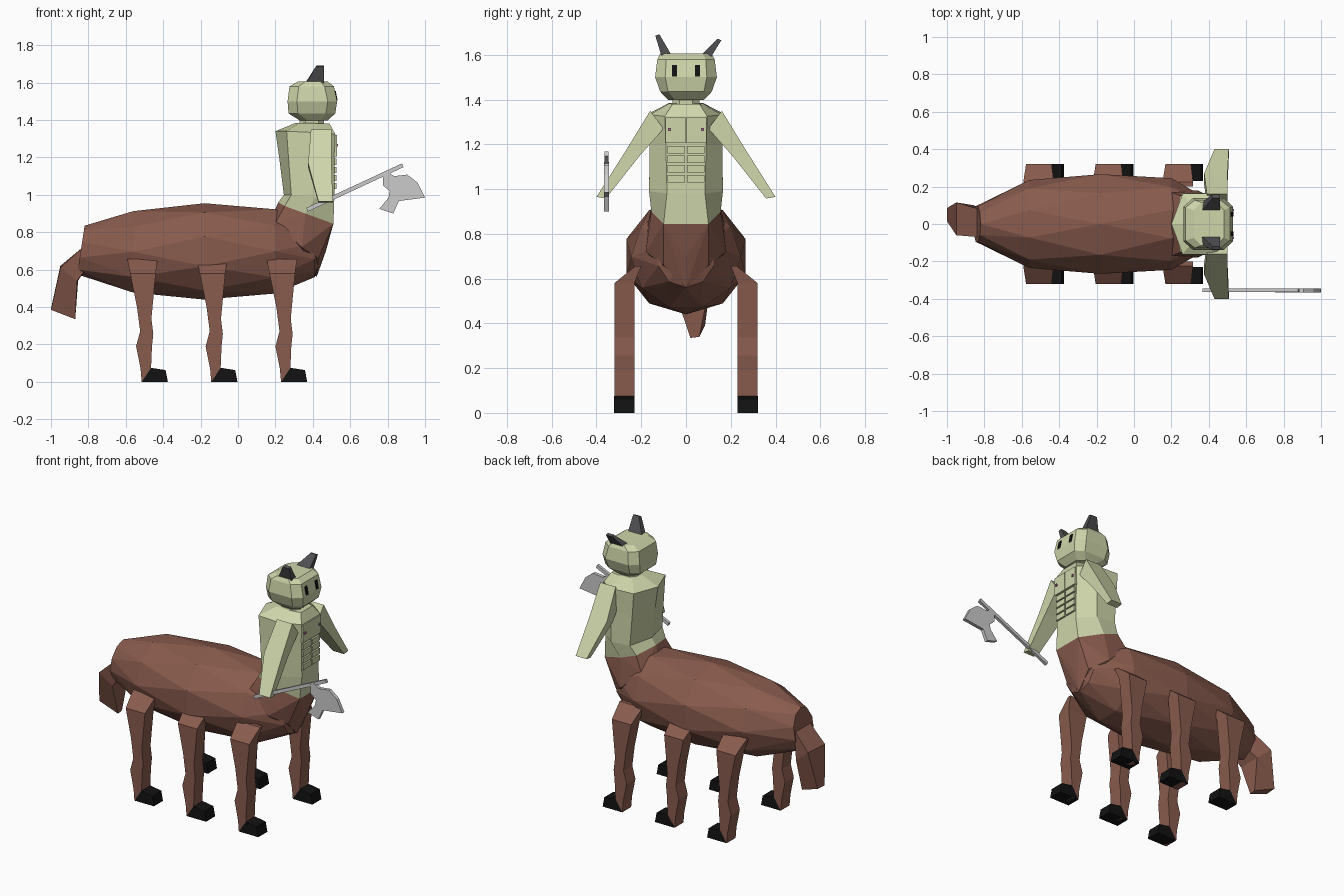
import bpy, bmesh, math
from mathutils import Vector


def material(name, rgb):
    m = bpy.data.materials.new(name)
    m.diffuse_color = (*rgb, 1)
    return m


HIDE = material("brown_hide", (0.25, 0.105, 0.075))
SKIN = material("pale_skin", (0.62, 0.67, 0.40))
BLACK = material("black", (0.006, 0.006, 0.006))
HORN = material("dark_horn", (0.08, 0.08, 0.085))
PINK = material("pink", (0.45, 0.18, 0.30))


def finish(name, bm, mat=None):
    bmesh.ops.recalc_face_normals(bm, faces=bm.faces[:])
    me = bpy.data.meshes.new(name)
    bm.to_mesh(me)
    bm.free()
    ob = bpy.data.objects.new(name, me)
    bpy.context.collection.objects.link(ob)
    if mat:
        me.materials.append(mat)
    return ob


def loft(name, rings, mat=None):
    bm = bmesh.new()
    vs = [[bm.verts.new(p) for p in r] for r in rings]
    n = len(vs[0])
    for a, b in zip(vs, vs[1:]):
        for i in range(n):
            j = (i + 1) % n
            bm.faces.new((a[i], a[j], b[j], b[i]))
    bm.faces.new(vs[0])
    bm.faces.new(vs[-1])
    return finish(name, bm, mat)


def hull(name, points, mat=None):
    bm = bmesh.new()
    for p in points:
        bm.verts.new(p)
    r = bmesh.ops.convex_hull(bm, input=bm.verts[:])
    bmesh.ops.delete(bm, geom=[v for v in bm.verts if not v.link_faces], context='VERTS')
    return finish(name, bm, mat)


def prism(name, profile, y0, y1, mat=None):
    return loft(name, [[(x, y, z) for x, z in profile] for y in (y0, y1)], mat)


def box(name, lo, hi, mat):
    profile = [(lo[0], lo[2]), (hi[0], lo[2]), (hi[0], hi[2]), (lo[0], hi[2])]
    return prism(name, profile, lo[1], hi[1], mat)


def mirrored(half):
    """Close a half section (y >= 0) into a full ring."""
    return half + [(x, -y, z) for x, y, z in reversed(half) if y > 0]


# Barrel body: faceted, staggered ten-sided rings
pts = [(0.47, 0, 0.70)]
for k, (x, y, z0, z1) in enumerate([(-0.84, 0.10, 0.575, 0.835), (-0.56, 0.235, 0.475, 0.915),
                                   (-0.18, 0.28, 0.44, 0.955), (0.20, 0.245, 0.47, 0.925),
                                   (0.41, 0.13, 0.56, 0.84)]):
    for i in range(10):
        a = math.tau * (i + (0.5 if k % 2 else 0)) / 10
        stretch = 1.04 if k % 2 else 1
        pts.append((x + (0.02 * math.cos(a) if k == 0 else 0), y * math.sin(a),
                    (z0 + z1) / 2 + stretch * (z1 - z0) / 2 * math.cos(a)))
hull("body", pts, HIDE)

# Waist wedge joining body and torso
waist = mirrored([(0.215, 0, 0.96), (0.25, 0.15, 0.94), (0.36, 0.155, 0.90), (0.51, 0.10, 0.845)])
low = mirrored([(0.18, 0, 0.88), (0.20, 0.17, 0.85), (0.34, 0.18, 0.72), (0.43, 0.10, 0.66), (0.47, 0, 0.70)])
hull("waist", waist + low + [(0.42, 0, 0.56)], HIDE)

# Torso and neck
torso = [waist]
for xb, xc, xs, xf, ys, yf, zb, zf in [
        (0.245, 0.285, 0.42, 0.515, 0.165, 0.085, 1.00, 0.98),
        (0.22, 0.27, 0.42, 0.515, 0.162, 0.09, 1.20, 1.20),
        (0.20, 0.26, 0.42, 0.52, 0.162, 0.095, 1.34, 1.325),
        (0.31, 0.33, 0.42, 0.49, 0.075, 0.06, 1.385, 1.38)]:
    zm = (zb + zf) / 2
    torso.append(mirrored([(xb, 0, zb), (xc, ys, zb), (xs, ys, zm), (xf, yf, zf)]))
loft("torso", torso, SKIN)


def octagon(x0, x1, y, cx, cy, z):
    return mirrored([(x0, y - cy, z), (x0 + cx, y, z), (x1 - cx, y, z), (x1, y - cy, z)])


loft("neck", [octagon(0.33, 0.46, 0.06, 0.03, 0.03, z) for z in (1.37, 1.42)], SKIN)

# Head, eyes and horns
loft("head", [octagon(0.33, 0.48, 0.08, 0.04, 0.03, 1.398), octagon(0.27, 0.52, 0.115, 0.05, 0.035, 1.435),
              octagon(0.265, 0.53, 0.138, 0.05, 0.045, 1.50), octagon(0.275, 0.513, 0.128, 0.05, 0.04, 1.58),
              octagon(0.32, 0.48, 0.115, 0.04, 0.04, 1.605)], SKIN)
for s, side in ((1, "left"), (-1, "right")):
    prism("eye_" + side, [(0.50, 1.503), (0.533, 1.503), (0.523, 1.555), (0.50, 1.555)],
          s * 0.040, s * 0.063, BLACK)
    ty, tz = (0.148, 1.665) if s > 0 else (0.127, 1.685)
    loft("horn_" + side, [
        [(0.355, s * 0.105, 1.58), (0.46, s * 0.105, 1.58), (0.46, s * 0.06, 1.59), (0.355, s * 0.06, 1.59)],
        [(0.415, s * (ty + 0.01), tz), (0.46, s * (ty + 0.01), tz),
         (0.46, s * (ty - 0.008), tz + 0.007), (0.42, s * (ty - 0.008), tz + 0.007)]], HORN)

# Chest details: abdominal blocks, pectoral plates, nipples
    for row in range(4):
        z = 1.03 + row * 0.043
        y = sorted((s * 0.005, s * 0.083))
        box("abdominal_%s_%d" % (side, row), (0.505, y[0], z), (0.527, y[1], z + 0.034), SKIN)
    y = sorted((s * 0.002, s * 0.092))
    box("pectoral_" + side, (0.49, y[0], 1.205), (0.528, y[1], 1.32), SKIN)
    y = sorted((s * 0.068, s * 0.08))
    box("nipple_" + side, (0.52, y[0], 1.259), (0.535, y[1], 1.273), PINK)

# Arms
    arm = []
    for x0, x1, yo, zo, yi, zi in [(0.39, 0.50, 0.16, 1.35, 0.10, 1.27),
                                   (0.375, 0.50, 0.27, 1.17, 0.21, 1.145),
                                   (0.43, 0.507, 0.40, 0.965, 0.358, 0.958)]:
        arm.append([(x0, s * yo, zo), (x1, s * yo, zo), (x1, s * yi, zi), (x0, s * yi, zi)])
    loft("arm_" + side, arm, SKIN)

# Six legs with hooves; the tops slant in toward the body
    for n, hx in enumerate((-0.515, -0.143, 0.230)):
        rings = []
        for x0, x1, z0, z1 in [(0.0, 0.046, 0.0, 0.0), (-0.006, 0.05, 0.07, 0.07), (-0.03, 0.055, 0.19, 0.19),
                               (-0.008, 0.062, 0.27, 0.257), (-0.025, 0.052, 0.40, 0.337),
                               (-0.062, 0.075, 0.58, 0.58)]:
            rings.append([(hx + x0, s * 0.23, z0), (hx + x1, s * 0.23, z1),
                          (hx + x1, s * 0.32, z1), (hx + x0, s * 0.32, z0)])
        rings.append([(hx - 0.077, s * 0.20, 0.657), (hx + 0.086, s * 0.20, 0.657),
                      (hx + 0.086, s * 0.225, 0.657), (hx - 0.077, s * 0.225, 0.657)])
        loft("leg_%s_%d" % (side, n), rings, HIDE)
        prism("hoof_%s_%d" % (side, n), [(hx + 0.001, 0), (hx + 0.14, 0), (hx + 0.128, 0.063), (hx + 0.05, 0.075)],
              s * 0.229, s * 0.321, BLACK)

# Tail
loft("tail", [
    [(-0.83, -0.07, 0.72), (-0.83, 0.08, 0.72), (-0.83, 0.07, 0.58), (-0.83, -0.06, 0.58)],
    [(-0.95, -0.06, 0.61), (-0.95, 0.115, 0.62), (-0.855, 0.10, 0.54), (-0.86, -0.05, 0.54)],
    [(-1.0, 0.015, 0.385), (-1.0, 0.085, 0.39), (-0.87, 0.06, 0.34), (-0.87, 0.02, 0.335)]], HIDE)

# Axe
prism("axe_handle", [(0.365, 0.93), (0.373, 0.91), (0.885, 1.148), (0.877, 1.168)], -0.364, -0.346)
prism("axe_blade", [(0.775, 1.112), (0.80, 1.122), (0.835, 1.10), (0.905, 1.108), (0.96, 1.065), (1.0, 0.985),
                    (0.86, 0.967), (0.83, 0.90), (0.755, 0.925), (0.805, 0.985), (0.812, 1.02),
                    (0.775, 1.05)], -0.366, -0.344)
